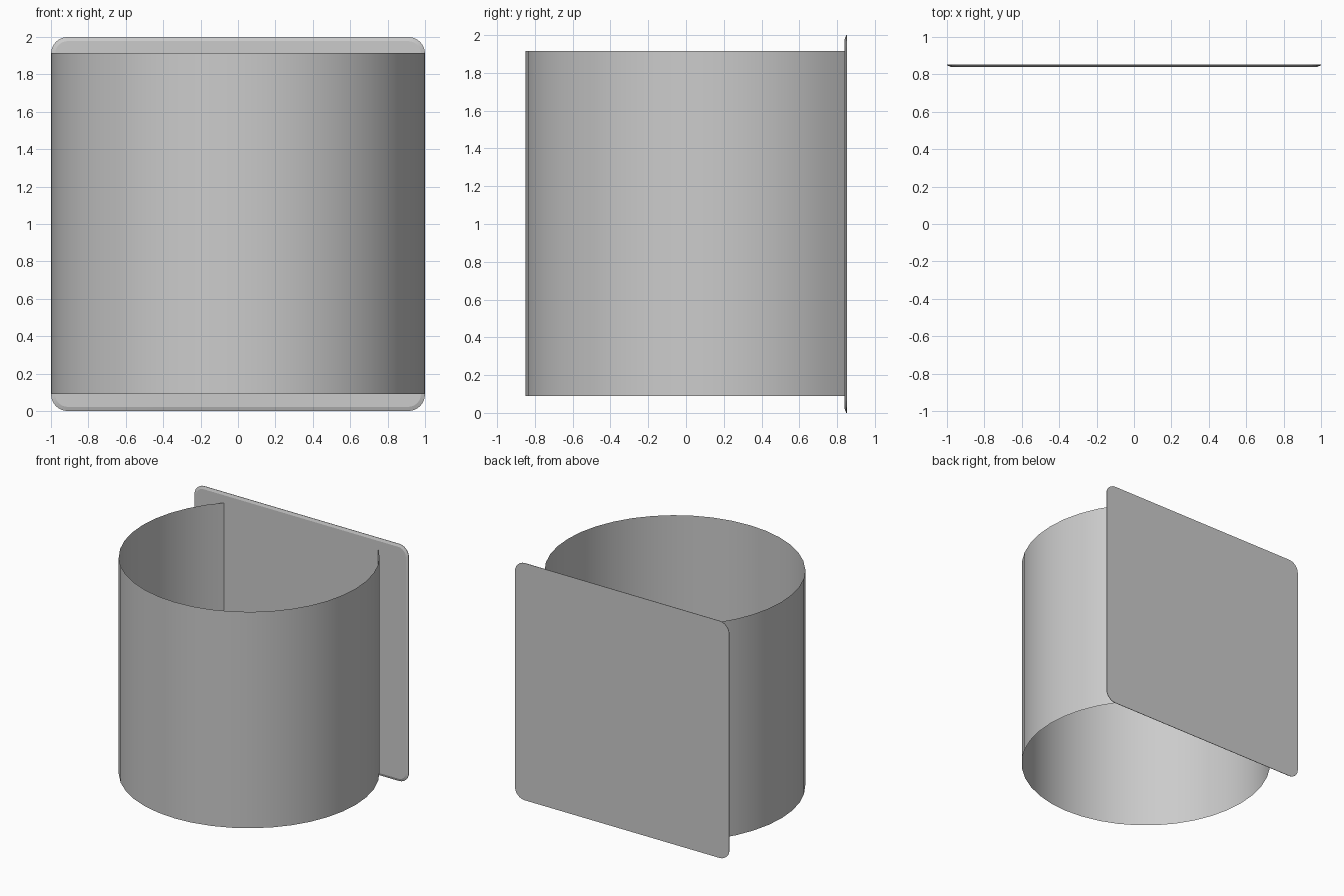
import bpy, bmesh
from math import sin, cos, pi, radians, sqrt

if "Cube" in bpy.data.objects:
    bpy.data.objects.remove(bpy.data.objects["Cube"])

BACK, FRONT = 0.852, 0.840   # plate faces in y
CY, R = 0.148, 0.997         # drum centre and radius


def finish(bm, name):
    bmesh.ops.recalc_face_normals(bm, faces=bm.faces)
    me = bpy.data.meshes.new(name)
    bm.to_mesh(me)
    bm.free()
    ob = bpy.data.objects.new(name, me)
    bpy.context.collection.objects.link(ob)
    return ob


def smooth(ob, angle):
    bpy.ops.object.select_all(action='DESELECT')
    ob.select_set(True)
    bpy.context.view_layer.objects.active = ob
    bpy.ops.object.shade_smooth_by_angle(angle=radians(angle))


def rounded_loop(bm, inset, y, radius=0.09, steps=6):
    """Rounded square outline in the xz plane, inset from the 2 x 2 outline."""
    verts = []
    c, r = 1 - radius, radius - inset
    for q, (sx, sz) in enumerate([(1, 1), (-1, 1), (-1, -1), (1, -1)]):
        for i in range(steps + 1):
            a = (q + i / steps) * pi / 2
            verts.append(bm.verts.new((sx * c + r * cos(a), y, 1 + sz * c + r * sin(a))))
    return verts


# back plate: flat rear, softly bevelled front edge
bm = bmesh.new()
loops = [rounded_loop(bm, 0, BACK), rounded_loop(bm, 0, BACK - 0.004),
         rounded_loop(bm, 0.022, FRONT)]
bm.faces.new(loops[0])
bm.faces.new(loops[-1])
for a, b in zip(loops, loops[1:]):
    for i in range(len(a)):
        j = (i + 1) % len(a)
        bm.faces.new((a[i], a[j], b[j], b[i]))
smooth(finish(bm, "back_plate"), 15)

# curved wall: 40-sided drum, open at the back where it meets the plate
bm = bmesh.new()
pts = [(R * cos(radians(t)), CY + R * sin(radians(t))) for t in range(-216, 37, 9)]
end_x = sqrt(R * R - (FRONT - CY) ** 2)
pts = [(-end_x, FRONT)] + pts + [(end_x, FRONT)]
rows = [[bm.verts.new((x, y, z)) for x, y in pts] for z in (0.09, 1.915)]
for i in range(len(pts) - 1):
    bm.faces.new((rows[0][i], rows[0][i + 1], rows[1][i + 1], rows[1][i]))
wall = finish(bm, "curved_wall")
# open sheet: make the faces point away from the drum axis
wall.data.update()
p = wall.data.polygons[len(pts) // 2]
if p.normal.y > 0:
    wall.data.flip_normals()
smooth(wall, 30)
